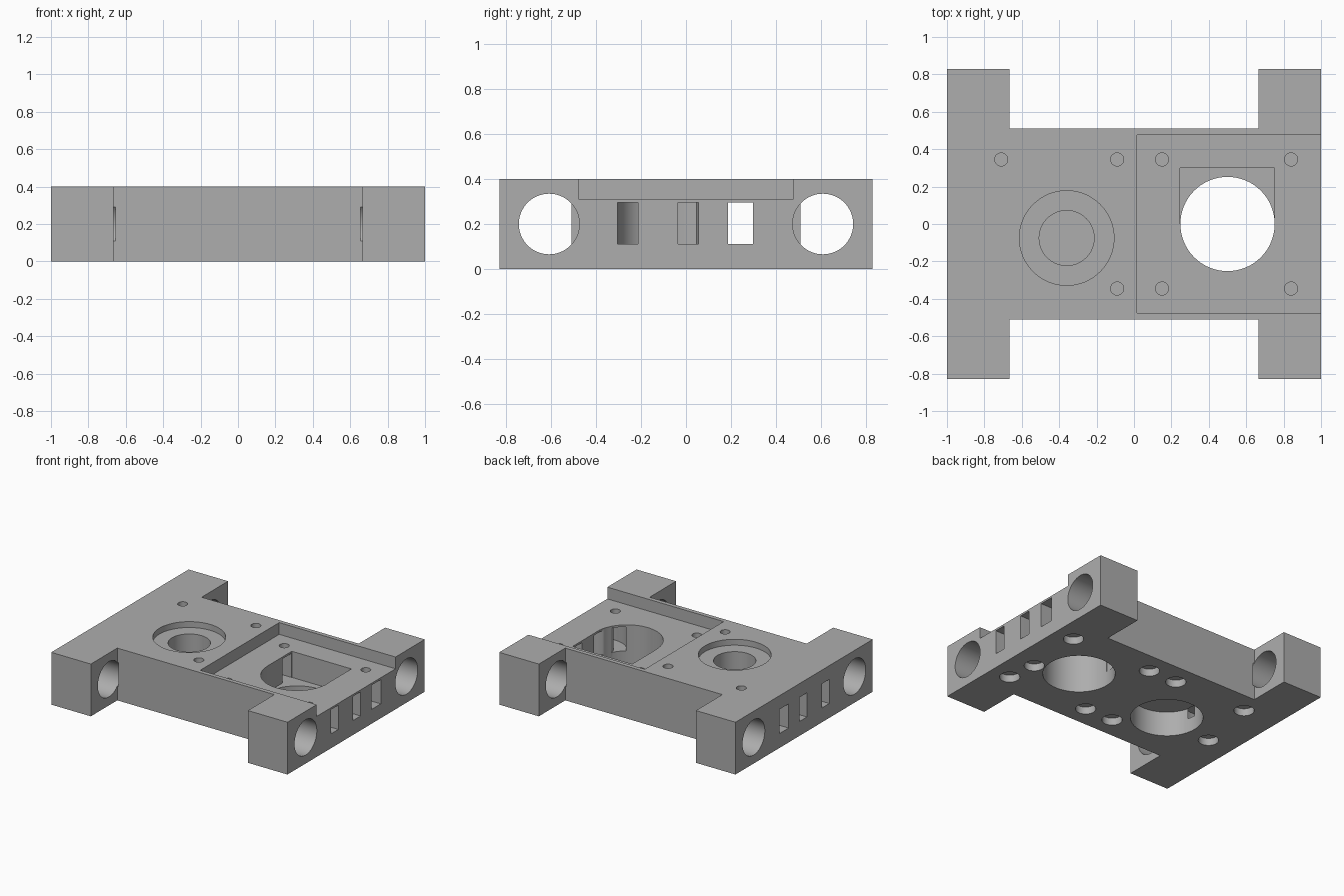
import bpy, bmesh, math
from mathutils import Matrix

old = bpy.data.objects.get("Cube")
if old:
    bpy.data.objects.remove(old)

HEIGHT = 0.4
cutters = []


def make_object(name, bm):
    mesh = bpy.data.meshes.new(name)
    bmesh.ops.recalc_face_normals(bm, faces=bm.faces[:])
    bm.to_mesh(mesh)
    bm.free()
    obj = bpy.data.objects.new(name, mesh)
    bpy.context.collection.objects.link(obj)
    return obj


def prism(name, outline, z0, z1):
    bm = bmesh.new()
    face = bm.faces.new([bm.verts.new((x, y, z0)) for x, y in outline])
    made = bmesh.ops.extrude_face_region(bm, geom=[face])["geom"]
    verts = [v for v in made if isinstance(v, bmesh.types.BMVert)]
    bmesh.ops.translate(bm, verts=verts, vec=(0, 0, z1 - z0))
    return make_object(name, bm)


def cut_box(name, x0, x1, y0, y1, z0, z1):
    cutters.append(prism(name, [(x0, y0), (x1, y0), (x1, y1), (x0, y1)], z0, z1))


def cut_round(name, x, y, r, z0, z1, sides=64):
    ring = [(x + r * math.cos(2 * math.pi * i / sides),
             y + r * math.sin(2 * math.pi * i / sides)) for i in range(sides)]
    cutters.append(prism(name, ring, z0, z1))


def cut_rod(name, x0, x1, y, z, r):
    bm = bmesh.new()
    place = Matrix.Translation(((x0 + x1) / 2, y, z)) @ Matrix.Rotation(math.pi / 2, 4, 'Y')
    bmesh.ops.create_cone(bm, cap_ends=True, segments=64, radius1=r, radius2=r,
                          depth=abs(x1 - x0), matrix=place)
    cutters.append(make_object(name, bm))


def cut_loop(name, side, cx, cy, r_out, r_in, z0, z1):
    # U-shaped channel around a post, open at the end face
    def arc(r):
        return [(side * (cx - r * math.sin(math.pi * i / 24)),
                 cy + r * math.cos(math.pi * i / 24)) for i in range(25)]
    outer, inner = arc(r_out), arc(r_in)[::-1]
    end = side * 1.1
    outline = ([(end, cy + r_out)] + outer + [(end, cy - r_out), (end, cy - r_in)]
               + inner + [(end, cy + r_in)])
    cutters.append(prism(name, outline, z0, z1))


# H-shaped carriage body
quarter = [(1, 0.83), (0.665, 0.83), (0.665, 0.51)]
outline = (quarter + [(-x, y) for x, y in quarter[::-1]]
           + [(-x, -y) for x, y in quarter] + [(x, -y) for x, y in quarter[::-1]])
body = prism("carriage_body", outline, 0, HEIGHT)

# Rod sockets in the four legs
for sx in (-1, 1):
    for sy in (-1, 1):
        cut_rod("rod_socket", sx * 0.655, sx * 1.1, sy * 0.61, 0.2, 0.135)

# Recess open at one end, with its large through hole and square pocket
cut_box("recess", 0.015, 1.1, -0.477, 0.477, 0.31, 0.5)
cut_round("large_hole", 0.5, 0, 0.252, -0.1, 0.45)
cut_box("square_pocket", 0.246, 0.75, 0, 0.3, 0.11, 0.45)

# Stepped seat: shallow ring and hole above, wide bore below, thin web between
cut_round("ring_seat", -0.36, -0.075, 0.253, 0.355, 0.5)
cut_round("seat_hole", -0.36, -0.075, 0.147, 0.2, 0.45)
cut_round("lower_bore", -0.36, -0.075, 0.253, -0.1, 0.19)

# Belt passage and the belt loops at both ends
cut_box("belt_passage", -1.1, 1.1, 0.187, 0.298, 0.11, 0.295)
cut_loop("belt_loop", 1, 0.81, -0.125, 0.18, 0.09, 0.11, 0.295)
cut_loop("belt_loop", -1, 0.785, -0.125, 0.18, 0.09, 0.11, 0.295)

# Screw holes with wider head seats underneath
screws = [(x, s * 0.345) for x in (-0.09, 0.15, 0.84) for s in (-1, 1)] + [(-0.71, 0.345)]
for x, y in screws:
    cut_round("screw_hole", x, y, 0.035, 0.066, 0.5, 32)
for x, y in screws + [(0.81, -0.115), (-0.785, -0.13)]:
    cut_round("screw_head_seat", x, y, 0.071, -0.1, 0.056, 32)

# Apply the cuts
bpy.ops.object.select_all(action='DESELECT')
bpy.context.view_layer.objects.active = body
body.select_set(True)
for cutter in cutters:
    cutter.hide_render = True
    mod = body.modifiers.new("cut", 'BOOLEAN')
    mod.operation = 'DIFFERENCE'
    mod.solver = 'EXACT'
    mod.object = cutter
    bpy.ops.object.modifier_apply(modifier=mod.name)
for cutter in cutters:
    bpy.data.objects.remove(cutter)

# Plain grey finish
grey = bpy.data.materials.new("plain_grey")
grey.use_nodes = True
colour = (0.42, 0.42, 0.42, 1)
grey.diffuse_color = colour
grey.node_tree.nodes["Principled BSDF"].inputs["Base Color"].default_value = colour
body.data.materials.clear()
body.data.materials.append(grey)
bpy.ops.object.shade_smooth_by_angle(angle=math.radians(30))
